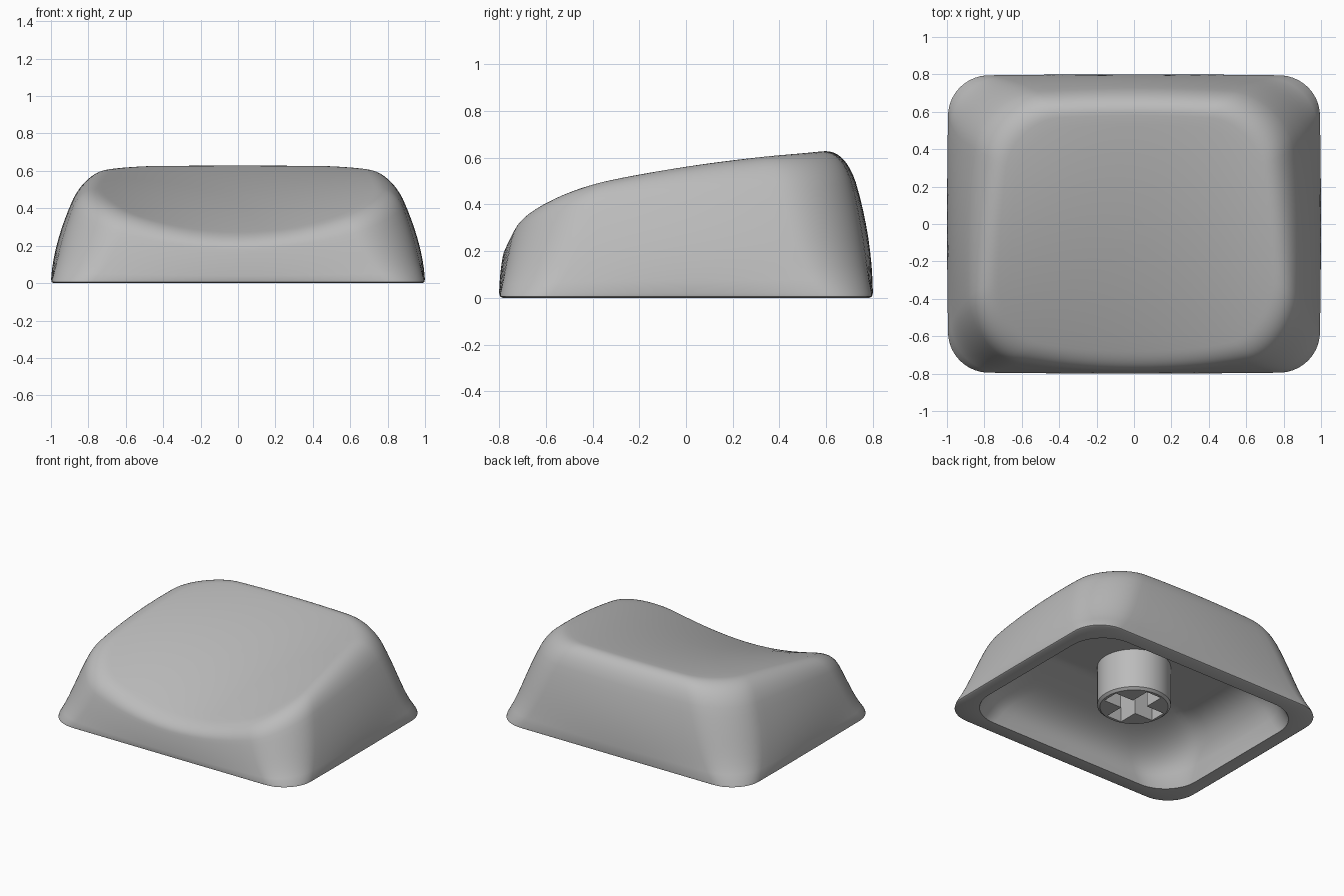
import bpy, bmesh, math

cube = bpy.data.objects.get("Cube")
if cube:
    bpy.data.objects.remove(cube, do_unlink=True)

plastic = bpy.data.materials.new("grey_plastic")
plastic.use_nodes = True
plastic.diffuse_color = (0.5, 0.5, 0.5, 1)
plastic.node_tree.nodes["Principled BSDF"].inputs["Base Color"].default_value = (0.5, 0.5, 0.5, 1)

STEPS = 14


def outline():
    """Rounded rectangle as (side factors, corner normal) pairs."""
    pts = []
    corners = [(1, 1), (-1, 1), (-1, -1), (1, -1)]
    for k, (sx, sy) in enumerate(corners):
        for i in range(STEPS):
            a = (k + i / STEPS) * math.pi / 2
            pts.append((sx, sy, math.cos(a), math.sin(a)))
        nx, ny = corners[(k + 1) % 4]
        a = (k + 1) * math.pi / 2
        for i in range(STEPS):
            t = i / STEPS
            pts.append((sx + (nx - sx) * t, sy + (ny - sy) * t, math.cos(a), math.sin(a)))
    return pts


OUTLINE = outline()


def wall(p, z, inset):
    """Point of the leaning wall at height z; sides bow out as it rises."""
    sx, sy, c, s = p
    rise = 1 - math.exp(-z / 0.15)
    r = 0.21 + 0.45 * inset + 0.1 * rise
    half_x = 1 - inset - 0.46 * z ** 1.7
    back = 0.8 - inset - 0.3 * z * z
    front = -0.8 + inset + 0.5 * z * z
    mid, half_y = (back + front) / 2, (back - front) / 2
    x = sx * (half_x - r) + r * c
    y = mid + sy * (half_y - r) + r * s
    bow = 0.08 * rise
    return (x * (1 - bow * (y / 0.8) ** 2), y * (1 - bow * x * x), z)


def spine(y):
    return 0.5 + 0.271 * y - 0.091 * y * y


def dish(x, y):
    """Scooped top, deepest at the front and level at the back."""
    return spine(y) + max(0, 0.06 - 0.1 * y) * (x / 0.72) ** 2


def ceiling(x, y):
    """Level underside that falls away towards the front."""
    return min(0.35, spine(y) - 0.08)


def skin(height, inset, start_z, shoulder, inner_scale):
    """Rings from the foot of the wall over a rounded rim to the centre."""
    columns = []
    for p in OUTLINE:
        z = 0.4
        for _ in range(40):
            x, y, _z = wall(p, z, inset)
            z = (z + height(x, y)) / 2
        rim = wall(p, z, inset)
        top = z * shoulder
        col = [wall(p, start_z + (top - start_z) * i / 8, inset) for i in range(9)]

        def inward(f):
            x, y = rim[0] * f, -0.07 + (rim[1] + 0.07) * f
            return (x, y, height(x, y))

        a, b = col[-1], inward(inner_scale)
        for i in range(1, 11):
            t = i / 10
            col.append(tuple((1 - t) ** 2 * a[j] + 2 * t * (1 - t) * rim[j] + t * t * b[j]
                             for j in range(3)))
        col += [inward(inner_scale * (1 - i / 12)) for i in range(1, 12)]
        columns.append(col)
    return [list(ring) for ring in zip(*columns)]


def finish(name, bm):
    bmesh.ops.recalc_face_normals(bm, faces=bm.faces)
    mesh = bpy.data.meshes.new(name)
    bm.to_mesh(mesh)
    bm.free()
    mesh.materials.append(plastic)
    obj = bpy.data.objects.new(name, mesh)
    bpy.context.collection.objects.link(obj)
    return obj


def smooth(obj):
    bpy.ops.object.select_all(action="DESELECT")
    obj.select_set(True)
    bpy.context.view_layer.objects.active = obj
    bpy.ops.object.shade_smooth_by_angle(angle=math.radians(35))


# Hollow cap: inner skin, flat foot with softened outer edge, outer skin
outer = skin(dish, 0, 0.02, 0.77, 0.87)
inner = skin(ceiling, 0.11, 0, 0.38, 0.7)
foot = [[wall(p, 0, 0.015) for p in OUTLINE],
        [wall(p, 0.006, 0.004) for p in OUTLINE]]
bm = bmesh.new()
rings = [[bm.verts.new(co) for co in ring] for ring in inner[::-1] + foot + outer]
n = len(OUTLINE)
for low, high in zip(rings, rings[1:]):
    for i in range(n):
        j = (i + 1) % n
        bm.faces.new((low[i], low[j], high[j], high[i]))
for ring, height in ((rings[0], ceiling), (rings[-1], dish)):
    hub = bm.verts.new((0, -0.07, height(0, -0.07)))
    for i in range(n):
        bm.faces.new((ring[i], ring[(i + 1) % n], hub))
smooth(finish("keycap_shell", bm))

# Round mounting stem with a small chamfer at its mouth
bm = bmesh.new()
profile = [(0.225, 0.05), (0.243, 0.065), (0.243, 0.37)]
rings = []
for r, z in profile:
    rings.append([bm.verts.new((r * math.cos(a), r * math.sin(a), z))
                  for a in (math.tau * i / 64 for i in range(64))])
for low, high in zip(rings, rings[1:]):
    for i in range(64):
        j = (i + 1) % 64
        bm.faces.new((low[i], low[j], high[j], high[i]))
bm.faces.new(rings[0])
bm.faces.new(rings[-1])
stem = finish("mounting_stem", bm)

# Cross-shaped socket cut into the stem
L, W = 0.205, 0.06
quarter = [(L, -W), (L, W), (W, W)]
bm = bmesh.new()
cross = []
for k in range(4):
    c, s = round(math.cos(k * math.pi / 2)), round(math.sin(k * math.pi / 2))
    cross += [bm.verts.new((x * c - y * s, x * s + y * c, -0.05)) for x, y in quarter]
base = bm.faces.new(cross)
top = bmesh.ops.extrude_face_region(bm, geom=[base])["geom"]
bmesh.ops.translate(bm, vec=(0, 0, 0.38), verts=[v for v in top if isinstance(v, bmesh.types.BMVert)])
cutter = finish("socket_cutter", bm)
cutter.hide_render = True

cut = stem.modifiers.new("socket", "BOOLEAN")
cut.operation = "DIFFERENCE"
cut.solver = "EXACT"
cut.object = cutter
bpy.context.view_layer.objects.active = stem
bpy.ops.object.modifier_apply(modifier=cut.name)
bpy.data.objects.remove(cutter, do_unlink=True)
smooth(stem)
